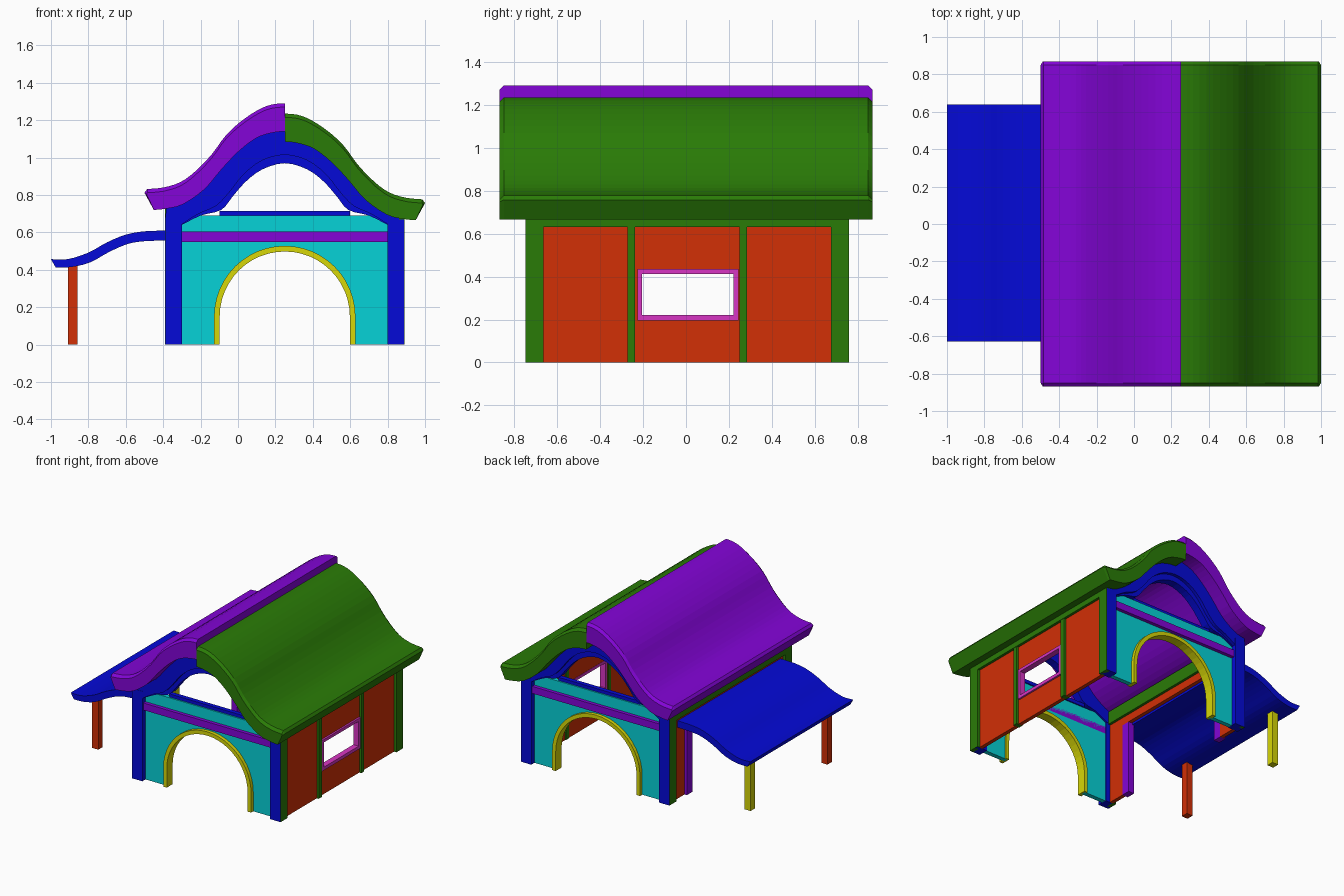
import bpy, bmesh, math
from mathutils import Matrix

if "Cube" in bpy.data.objects:
    bpy.data.objects.remove(bpy.data.objects["Cube"])

COL = dict(blue=(.05, .07, .84), purple=(.51, .05, .84), green=(.18, .48, .06),
           orange=(.82, .20, .055), teal=(.055, .82, .84), yellow=(.84, .84, .06),
           pink=(.84, .22, .76))
MATS = {}
for n, c in COL.items():
    MATS[n] = bpy.data.materials.new(n)
    MATS[n].diffuse_color = (*(v ** 2.2 for v in c), 1)
shift_y = 0


def finish(name, bm, col):
    bmesh.ops.recalc_face_normals(bm, faces=bm.faces)
    bmesh.ops.translate(bm, verts=bm.verts, vec=(0, shift_y, 0))
    me = bpy.data.meshes.new(name)
    bm.to_mesh(me)
    bm.free()
    me.materials.append(MATS[col])
    ob = bpy.data.objects.new(name, me)
    bpy.context.collection.objects.link(ob)
    return ob


def boxes(name, col, *ranges):
    bm = bmesh.new()
    for x0, x1, y0, y1, z0, z1 in ranges:
        m = Matrix.Translation(((x0 + x1) / 2, (y0 + y1) / 2, (z0 + z1) / 2)) @ \
            Matrix.Diagonal((abs(x1 - x0), abs(y1 - y0), abs(z1 - z0), 1))
        bmesh.ops.create_cube(bm, size=1, matrix=m)
    return finish(name, bm, col)


def ring(name, col, x0, x1, outer, inner):
    a, b, c, d = outer
    e, f, g, h = inner
    return boxes(name, col, (x0, x1, a, b, c, g), (x0, x1, a, b, h, d),
                 (x0, x1, a, e, g, h), (x0, x1, f, b, g, h))


def loft(name, col, sections):
    """Closed xz outlines placed at successive y values."""
    bm = bmesh.new()
    rows = [[bm.verts.new((x, y, z)) for x, z in pts] for y, pts in sections]
    n = len(rows[0])
    for r, s in zip(rows, rows[1:]):
        for i in range(n):
            j = (i + 1) % n
            bm.faces.new((r[i], r[j], s[j], s[i]))
    bm.faces.new(rows[0])
    bm.faces.new(rows[-1])
    return finish(name, bm, col)


def prism(name, col, pts, y0, y1):
    return loft(name, col, [(y0, pts), (y1, pts)])


def smooth(pts, k=3):
    """Catmull-Rom interpolation, level at the first point."""
    p = [(2 * pts[0][0] - pts[1][0], pts[1][1])] + list(pts) + [pts[-1]]
    out = []
    for a, b, c, d in zip(p, p[1:], p[2:], p[3:]):
        for i in range(k):
            t = i / k
            out.append(tuple(.5 * (2 * q + (r - o) * t + (2 * o - 5 * q + 4 * r - s) * t * t
                                   + (3 * q - o - 3 * r + s) * t ** 3)
                             for o, q, r, s in zip(a, b, c, d)))
    return out + [pts[-1]]


CX = .25
# half profiles: (distance from ridge, height)
top = smooth([(0, 1.29), (.1, 1.275), (.21, 1.212), (.31, 1.125), (.39, 1.018), (.48, .925),
              (.56, .868), (.65, .84), (.735, .832)])
under = smooth([(0, 1.14), (.08, 1.13), (.16, 1.10), (.25, 1.03), (.34, .935), (.43, .83),
                (.545, .75), (.635, .727), (.70, .72)])

# curved roof halves, right one slightly lower, with bevelled ends
for name, col, s, dz in (("roof_left", "purple", -1, 0), ("roof_right", "green", 1, -.055)):
    def outline(inset):
        up = [(u, z - inset) for u, z in top] + [(.75 - inset * .6, .812 - inset * .5)]
        return [(CX + s * u, z + dz) for u, z in up + under[::-1]]
    loft(name, col, [(-.869, outline(.02)), (-.849, outline(0)),
                     (.849, outline(0)), (.869, outline(.02))])

# lean-to roof
ptop = smooth([(-1, .457), (-.91, .457), (-.8, .492), (-.7, .547), (-.6, .588), (-.5, .606), (-.375, .61)])
pbot = smooth([(-.975, .413), (-.89, .415), (-.79, .44), (-.69, .495), (-.59, .538), (-.5, .553), (-.375, .557)])
prism("porch_roof", "blue", ptop + pbot[::-1], -.628, .638)

# the house below sits slightly towards the back
shift_y = .006


def both(half):
    return [(CX - u, z) for u, z in half[::-1]] + [(CX + u, z) for u, z in half[1:]]


inner = smooth([(0, .97), (.12, .937), (.21, .87), (.28, .79), (.34, .72), (.45, .69), (.55, .64)])
middle = smooth([(0, 1.015), (.12, .985), (.22, .91), (.30, .81), (.37, .74), (.46, .70), (.552, .643)])
gable_top = [(u, z + .01) for u, z in under if u < .64]
gable_top[-1] = (.635, .73)


# arch opening outline, springing at z = .15
def arch(r):
    return [(CX - r, 0)] + [(CX - r * math.cos(math.pi * i / 24), .15 + r * math.sin(math.pi * i / 24))
                            for i in range(25)] + [(CX + r, 0)]


for s, end in ((-1, "front"), (1, "back")):
    # gable frame and its inner trim
    prism(end + "_gable", "blue", both(gable_top) + [(.885, .64)] + both(middle)[::-1] + [(-.385, .64)],
          s * .752, s * .672)
    prism(end + "_gable_trim", "blue", both(middle) + both(inner)[::-1], s * .727, s * .665)
    boxes(end + "_posts", "blue", (-.388, -.30, s * .754, s * .675, 0, .70),
          (.80, .888, s * .754, s * .675, 0, .67))
    # arched wall, trims and tie beam
    prism(end + "_wall", "teal", [(-.30, 0), (-.30, .645), (-.2, .69), (.7, .69), (.80, .645), (.80, 0)]
          + arch(.36)[::-1], s * .715, s * .68)
    prism(end + "_arch_trim", "yellow", arch(.378) + arch(.348)[::-1], s * .742, s * .67)
    boxes(end + "_band", "purple", (-.30, .80, s * .742, s * .68, .55, .605))
    boxes(end + "_tie_beam", "blue", (-.10, .60, s * .705, s * .67, .688, .715))
    # lean-to posts
    boxes(end + "_porch_post", "orange" if s < 0 else "yellow",
          (-.91, -.857, s * .445, s * .5, 0, .43))
    # side corner posts
    for x, side in ((.89, "right"), (-.39, "left")):
        d = -.03 if x > 0 else .03
        boxes(f"{end}_{side}_corner", "green", (x, x + d, s * .753, s * .67, 0, .68))
    # right wall panels and studs
    boxes(end + "_right_panel", "orange", (.84, .87, s * .275, s * .675, 0, .635))
    boxes(end + "_right_stud", "green", (.835, .887, s * .243, s * .279, 0, .64))
    # left wall panels and door posts
    boxes(end + "_left_panel", "orange", (-.37, -.34, s * .54, s * .675, 0, .635))
    boxes(end + "_door_post", "purple", (-.39, -.34, s * .47, s * .54, 0, .57))

# right wall centre with window
ring("window_wall", "orange", .84, .87, (-.245, .245, 0, .635), (-.215, .22, .21, .42))
ring("window_frame", "pink", .838, .884, (-.233, .239, .195, .435), (-.21, .215, .22, .412))

# side top beams and left lintel
boxes("right_beam", "green", (.82, .89, -.67, .67, .63, .69))
boxes("left_beam", "green", (-.39, -.32, -.67, .67, .63, .73))
boxes("left_lintel", "orange", (-.37, -.34, -.54, .54, .57, .635))

for m in bpy.data.materials:
    if m.users and not m.is_grease_pencil:
        m.use_nodes = True
        m.node_tree.nodes["Principled BSDF"].inputs["Base Color"].default_value = m.diffuse_color
